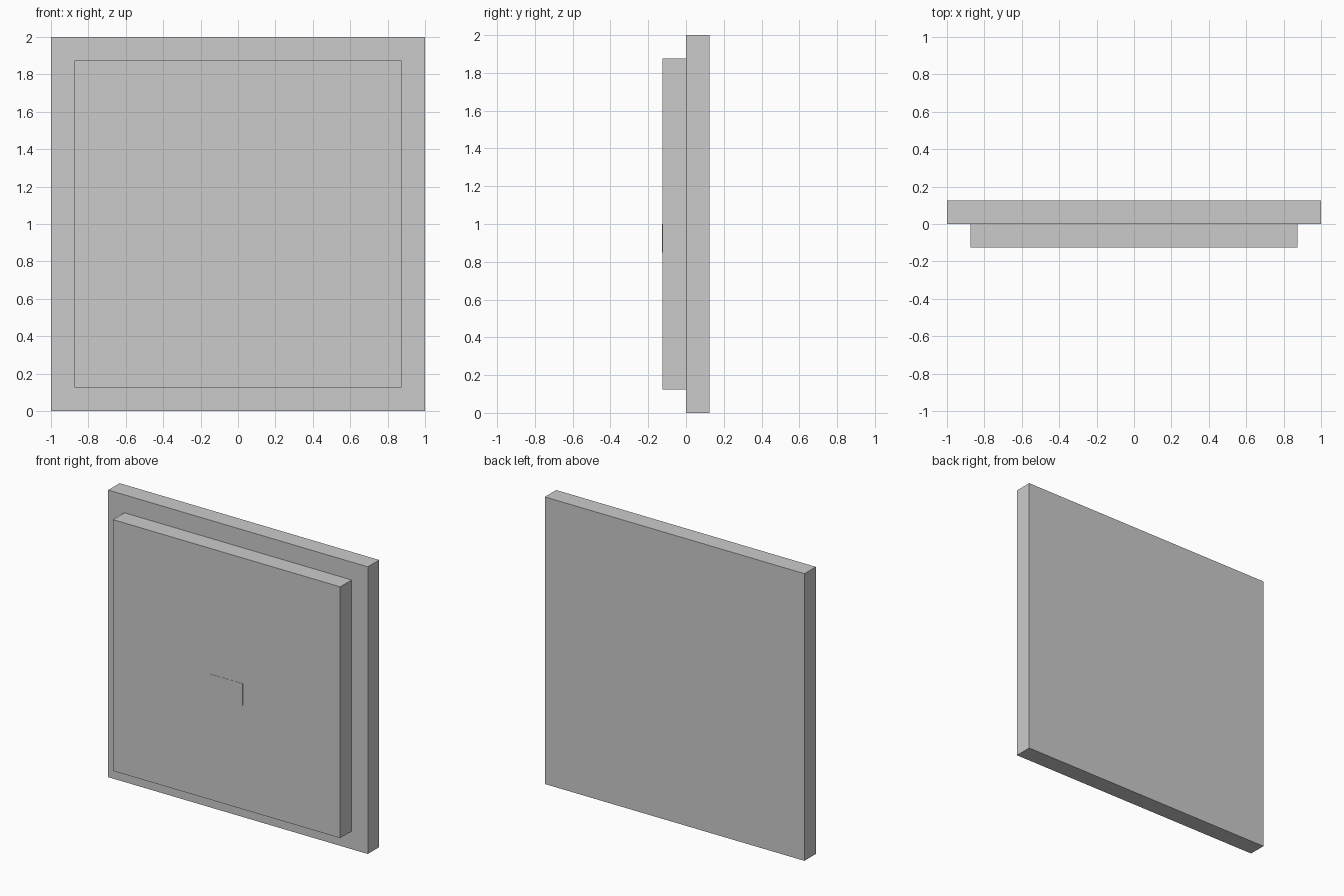
import bpy

if "Cube" in bpy.data.objects:
    bpy.data.objects.remove(bpy.data.objects["Cube"])


def box(name, x, y, z):
    """Add a box from its (min, max) range on each axis."""
    lo, hi = zip(x, y, z)
    centre = [(a + b) / 2 for a, b in zip(lo, hi)]
    bpy.ops.mesh.primitive_cube_add(size=1, location=centre)
    ob = bpy.context.object
    ob.name = name
    ob.scale = [b - a for a, b in zip(lo, hi)]
    bpy.ops.object.transform_apply(location=False, rotation=False, scale=True)
    return ob


# Square backing slab
box("back_panel", (-1, 1), (0, 0.125), (0, 2))

# Smaller raised slab on the front
box("front_panel", (-0.875, 0.875), (-0.125, 0), (0.125, 1.875))

# Very thin plate lying on the front slab, just below its centre
box("front_plate", (-0.125, 0.125), (-0.1265, -0.125), (0.85, 1.0))
